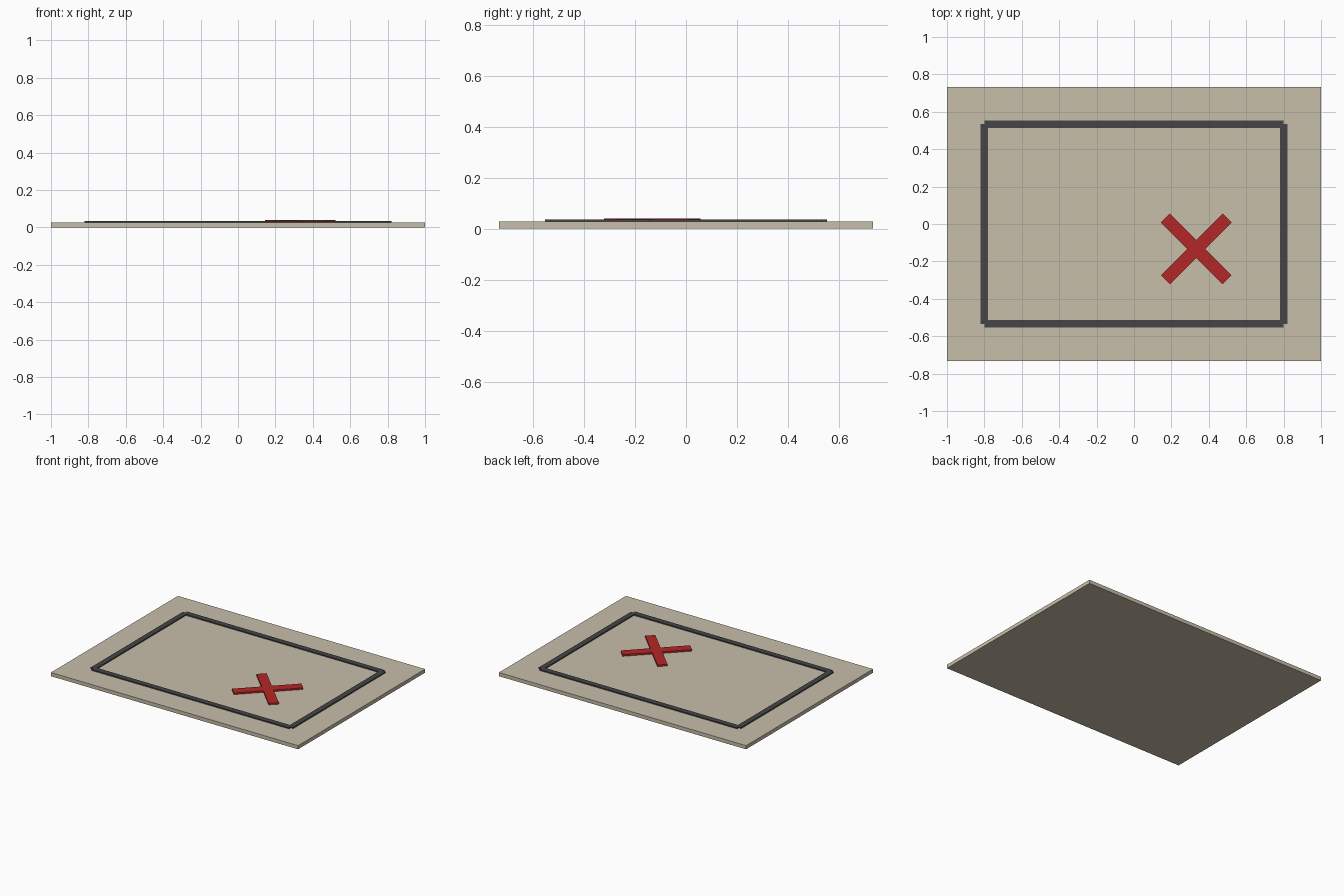
import bpy
from math import radians

if "Cube" in bpy.data.objects:
    bpy.data.objects.remove(bpy.data.objects["Cube"])


def material(name, color):
    m = bpy.data.materials.new(name)
    m.diffuse_color = (*color, 1)
    m.use_nodes = True
    m.node_tree.nodes["Principled BSDF"].inputs["Base Color"].default_value = m.diffuse_color
    return m


def box(name, x, y, z0, z1, sx, sy, mat, angle=0):
    bpy.ops.mesh.primitive_cube_add(size=1, location=(x, y, (z0 + z1) / 2),
                                    rotation=(0, 0, radians(angle)))
    ob = bpy.context.object
    ob.name = name
    ob.scale = (sx, sy, z1 - z0)
    ob.data.materials.append(mat)
    return ob


paper = material("parchment", (0.58, 0.52, 0.40))
ink = material("dark_ink", (0.06, 0.06, 0.065))
red = material("red_paint", (0.46, 0.02, 0.02))

# Flat sheet
TOP = 0.027
box("map_sheet", 0, 0, 0, TOP, 2, 1.467, paper)

# Border strips, meeting at notched corners
for side, s in (("minus", -1), ("plus", 1)):
    box(f"border_long_{side}", 0, s * 0.533, TOP - 0.003, 0.035, 1.6, 0.04, ink)
    box(f"border_short_{side}", s * 0.8, 0, TOP - 0.003, 0.035, 0.04, 1.067, ink)

# Red cross mark
for name, angle in (("cross_arm_a", 45), ("cross_arm_b", -45)):
    box(name, 0.333, -0.133, TOP - 0.002, 0.039, 0.467, 0.068, red, angle)
